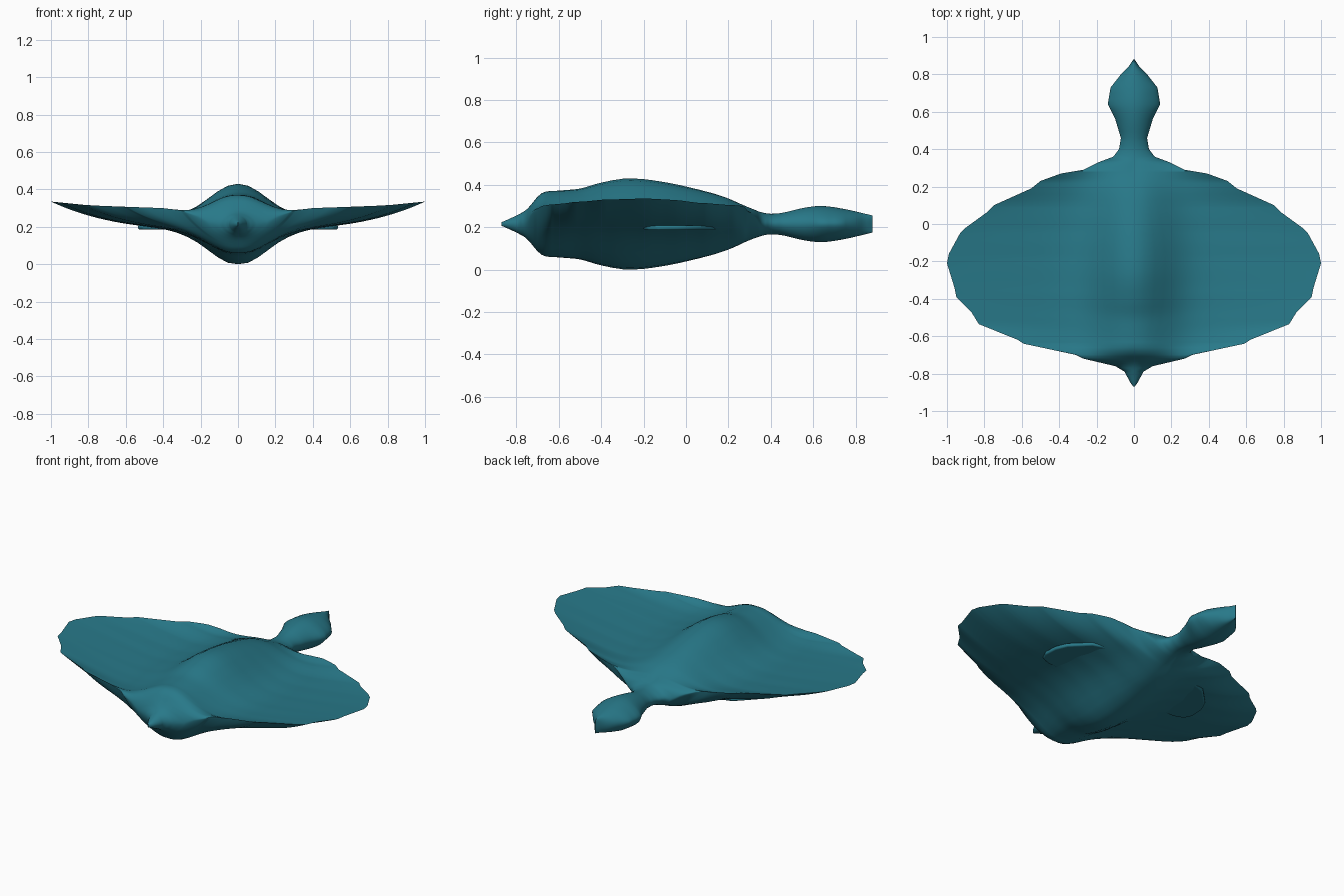
import bpy, bmesh, math

if "Cube" in bpy.data.objects:
    bpy.data.objects.remove(bpy.data.objects["Cube"])

AXIS_Z = 0.215      # height of the body's centre line
COLUMNS = 28        # columns across each half

# Scalloped plan outline: (y, half width) from snout to tail
OUTLINE = [(-.87, .003), (-.85, .018), (-.81, .04), (-.79, .05), (-.76, .1),
           (-.72, .27), (-.7, .31), (-.64, .59), (-.62, .62), (-.535, .83),
           (-.47, .87), (-.39, .95), (-.34, .96), (-.21, 1), (-.16, .99),
           (-.05, .93), (-.02, .9), (.06, .79), (.1, .75), (.19, .55),
           (.23, .5), (.27, .39), (.29, .27), (.33, .19), (.36, .11),
           (.4, .08), (.46, .07), (.56, .1), (.64, .14), (.73, .125),
           (.8, .07), (.84, .03), (.88, .003)]
# Half height of the body along y
HEIGHT = [(-.87, .008), (-.8, .04), (-.75, .07), (-.68, .145), (-.6, .157),
          (-.5, .167), (-.4, .195), (-.27, .215), (-.1, .197), (.1, .152),
          (.2, .12), (.3, .075), (.38, .05), (.45, .052), (.55, .075),
          (.64, .085), (.75, .07), (.88, .04)]
# Lift of the wing edge by half width
EDGE_LIFT = [(0, 0), (.14, 0), (.2, .035), (.3, .07), (.4, .085),
             (.6, .092), (.8, .1), (1, .12)]


def linear(table, t):
    for (a, u), (b, v) in zip(table, table[1:]):
        if t <= b:
            return u + (v - u) * (t - a) / (b - a)
    return table[-1][1]


def smooth(table, t):
    """Cubic interpolation through the table."""
    def slope(i):
        lo, hi = table[max(i - 1, 0)], table[min(i + 1, len(table) - 1)]
        return (hi[1] - lo[1]) / (hi[0] - lo[0])
    for i in range(len(table) - 1):
        (a, u), (b, v) = table[i], table[i + 1]
        if t <= b:
            d, k = b - a, (t - a) / (b - a)
            m, n = slope(i) * d, slope(i + 1) * d
            return (u + m * k + (3 * (v - u) - 2 * m - n) * k ** 2
                    + (2 * (u - v) + m + n) * k ** 3)
    return table[-1][1]


def section_point(y, width, s, side):
    """Point on the upper (side 1) or lower (side -1) skin."""
    x, r = s * width, abs(s)
    bell = math.exp(-(x / .22) ** 2) * math.sqrt(max(0, 1 - s * s))
    lift = linear(EDGE_LIFT, width)
    z = AXIS_Z + side * smooth(HEIGHT, y) * bell
    if side > 0:
        z += lift * r ** 1.3
    else:
        z += lift * r ** 3.4 - .03 * (1 - s * s) * min(1, abs(x) / .3)
    # gentle fin ray ripples across the wings
    z += .003 * math.sin(45 * y) * min(1, lift * 12) * r * (1 - r)
    return (x, y, z)


def finish(bm, name, material, angle):
    bmesh.ops.recalc_face_normals(bm, faces=bm.faces)
    mesh = bpy.data.meshes.new(name)
    bm.to_mesh(mesh)
    bm.free()
    obj = bpy.data.objects.new(name, mesh)
    bpy.context.collection.objects.link(obj)
    mesh.materials.append(material)
    bpy.ops.object.select_all(action='DESELECT')
    obj.select_set(True)
    bpy.context.view_layer.objects.active = obj
    bpy.ops.object.shade_smooth_by_angle(angle=math.radians(angle))
    return obj


teal = bpy.data.materials.new("teal")
teal.use_nodes = True
teal.diffuse_color = (.021, .19, .25, 1)
teal.node_tree.nodes["Principled BSDF"].inputs["Base Color"].default_value = teal.diffuse_color

# Body, wings and tail: one skin lofted through cross sections
stations = []
for (a, _), (b, _) in zip(OUTLINE, OUTLINE[1:]):
    stations += [a + (b - a) * k / 3 for k in range(3)]
stations.append(OUTLINE[-1][0])

# Columns gather toward the middle and toward the edges
across = [math.sin(math.pi / 2 * k / COLUMNS) for k in range(-COLUMNS, COLUMNS + 1)]
bm = bmesh.new()
rings = []
for y in stations:
    width = linear(OUTLINE, y)
    ring = [section_point(y, width, s, 1) for s in across]
    ring += [section_point(y, width, s, -1) for s in reversed(across[1:-1])]
    rings.append([bm.verts.new(p) for p in ring])
count = len(rings[0])
for first, second in zip(rings, rings[1:]):
    for i in range(count):
        j = (i + 1) % count
        bm.faces.new((first[i], first[j], second[j], second[i]))
bm.faces.new(rings[0])
bm.faces.new(rings[-1])
finish(bm, "body_and_wings", teal, 50)

# Small flat fins under the wings
FIN = [(.25, -.2), (.45, -.2), (.51, -.18), (.535, -.13), (.53, -.05),
       (.5, .02), (.4, .12), (.25, .17)]
for side, name in ((1, "left_lower_fin"), (-1, "right_lower_fin")):
    bm = bmesh.new()
    base = bm.faces.new([bm.verts.new((side * x, y, .186)) for x, y in FIN])
    top = bmesh.ops.extrude_face_region(bm, geom=[base])["geom"]
    for v in top:
        if isinstance(v, bmesh.types.BMVert):
            v.co.z += .022
    fin = finish(bm, name, teal, 60)
    bevel = fin.modifiers.new("rounded_rim", 'BEVEL')
    bevel.width = .009
    bevel.segments = 3
